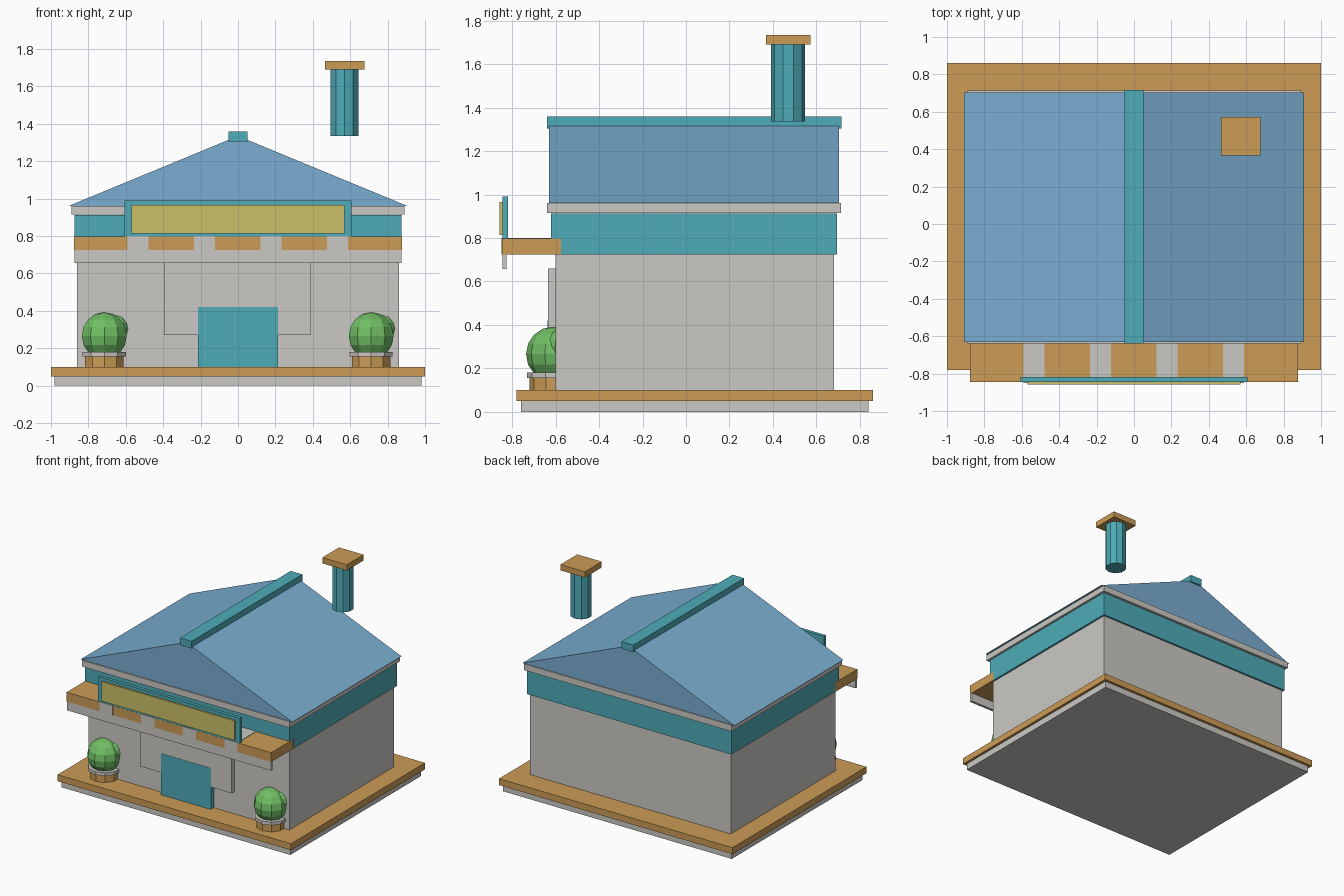
import bpy
import bmesh

cube = bpy.data.objects.get("Cube")
if cube:
    bpy.data.objects.remove(cube, do_unlink=True)


def material(name, rgb):
    """Flat material from display RGB (0-255), stored as linear values."""
    lin = [((c / 255 + 0.055) / 1.055) ** 2.4 for c in rgb]
    m = bpy.data.materials.new(name)
    m.use_nodes = True
    m.diffuse_color = (*lin, 1)
    bsdf = m.node_tree.nodes["Principled BSDF"]
    bsdf.inputs["Base Color"].default_value = (*lin, 1)
    bsdf.inputs["Roughness"].default_value = 0.9
    return m


GREY = material("stone grey", (203, 201, 197))
TAN = material("warm tan", (204, 156, 86))
TEAL = material("teal", (78, 172, 184))
BLUE = material("roof blue", (122, 174, 209))
YELLOW = material("sign yellow", (204, 192, 104))
GREEN = material("leaf green", (112, 190, 100))


def finish(name, bm, mat):
    mesh = bpy.data.meshes.new(name)
    bmesh.ops.recalc_face_normals(bm, faces=bm.faces)
    bm.to_mesh(mesh)
    bm.free()
    mesh.materials.append(mat)
    obj = bpy.data.objects.new(name, mesh)
    bpy.context.collection.objects.link(obj)
    return obj


def box(name, mat, x, y, z):
    """Box given by its (low, high) range on each axis."""
    bm = bmesh.new()
    bmesh.ops.create_cube(bm, size=1)
    for v in bm.verts:
        v.co = [r[0] if c < 0 else r[1] for c, r in zip(v.co, (x, y, z))]
    return finish(name, bm, mat)


def wide(name, mat, half, y, z):
    return box(name, mat, (-half, half), y, z)


def drum(name, mat, centre, radius, z):
    """Upright ten-sided cylinder."""
    bpy.ops.mesh.primitive_cylinder_add(
        vertices=10, radius=radius, depth=z[1] - z[0],
        location=(*centre, sum(z) / 2))
    obj = bpy.context.object
    obj.name = name
    obj.data.materials.append(mat)


def ball(name, centre, radius):
    bpy.ops.mesh.primitive_uv_sphere_add(
        segments=10, ring_count=8, radius=radius, location=centre)
    obj = bpy.context.object
    obj.name = name
    obj.data.materials.append(GREEN)


# Plinth and main walls
wide("plinth", GREY, 0.98, (-0.76, 0.84), (0, 0.05))
wide("terrace", TAN, 1.0, (-0.78, 0.86), (0.05, 0.10))
wide("walls", GREY, 0.86, (-0.60, 0.68), (0.10, 0.73))
wide("upper_band", TEAL, 0.875, (-0.62, 0.695), (0.725, 0.912))
wide("cornice", GREY, 0.89, (-0.64, 0.713), (0.914, 0.962))

# Gabled roof: a box whose top edges meet at the ridge
roof = wide("roof", BLUE, 0.908, (-0.63, 0.704), (0.96, 1.335))
bm = bmesh.new()
bm.from_mesh(roof.data)
for v in bm.verts:
    if v.co.z > 1:
        v.co.x = 0
bmesh.ops.remove_doubles(bm, verts=bm.verts, dist=0.001)
bm.to_mesh(roof.data)
bm.free()
wide("ridge_cap", TEAL, 0.05, (-0.64, 0.716), (1.305, 1.36))

# Chimney standing clear above the roof slope
drum("chimney", TEAL, (0.57, 0.47), 0.078, (1.335, 1.69))
box("chimney_cap", TAN, (0.465, 0.675), (0.367, 0.573), (1.69, 1.735))

# Awning with stripes and a hanging valance
wide("awning", TAN, 0.876, (-0.846, -0.575), (0.725, 0.797))
wide("valance", GREY, 0.875, (-0.845, -0.825), (0.657, 0.726))
for i in range(4):
    x = -0.535 + i * 0.356
    box("awning_stripe", GREY, (x - 0.056, x + 0.056),
        (-0.849, -0.61), (0.724, 0.8))

# Sign board
wide("sign_frame", TEAL, 0.607, (-0.845, -0.819), (0.79, 0.99))
wide("sign_panel", YELLOW, 0.57, (-0.858, -0.845), (0.815, 0.966))

# Entrance
box("entrance_panel", GREY, (-0.395, 0.39), (-0.635, -0.59), (0.272, 0.66))
wide("door", TEAL, 0.213, (-0.637, -0.59), (0.10, 0.42))

# Potted shrubs on both sides of the door
for x in (-0.715, 0.712):
    drum("pot", TAN, (x, -0.61), 0.109, (0.10, 0.156))
    drum("pot_rim", GREY, (x, -0.61), 0.121, (0.156, 0.181))
    ball("shrub", (x, -0.61, 0.266), 0.126)
    ball("shrub_side_tuft", (x + 0.058, -0.565, 0.305), 0.08)
    ball("shrub_back_tuft", (x - 0.05, -0.57, 0.285), 0.07)
